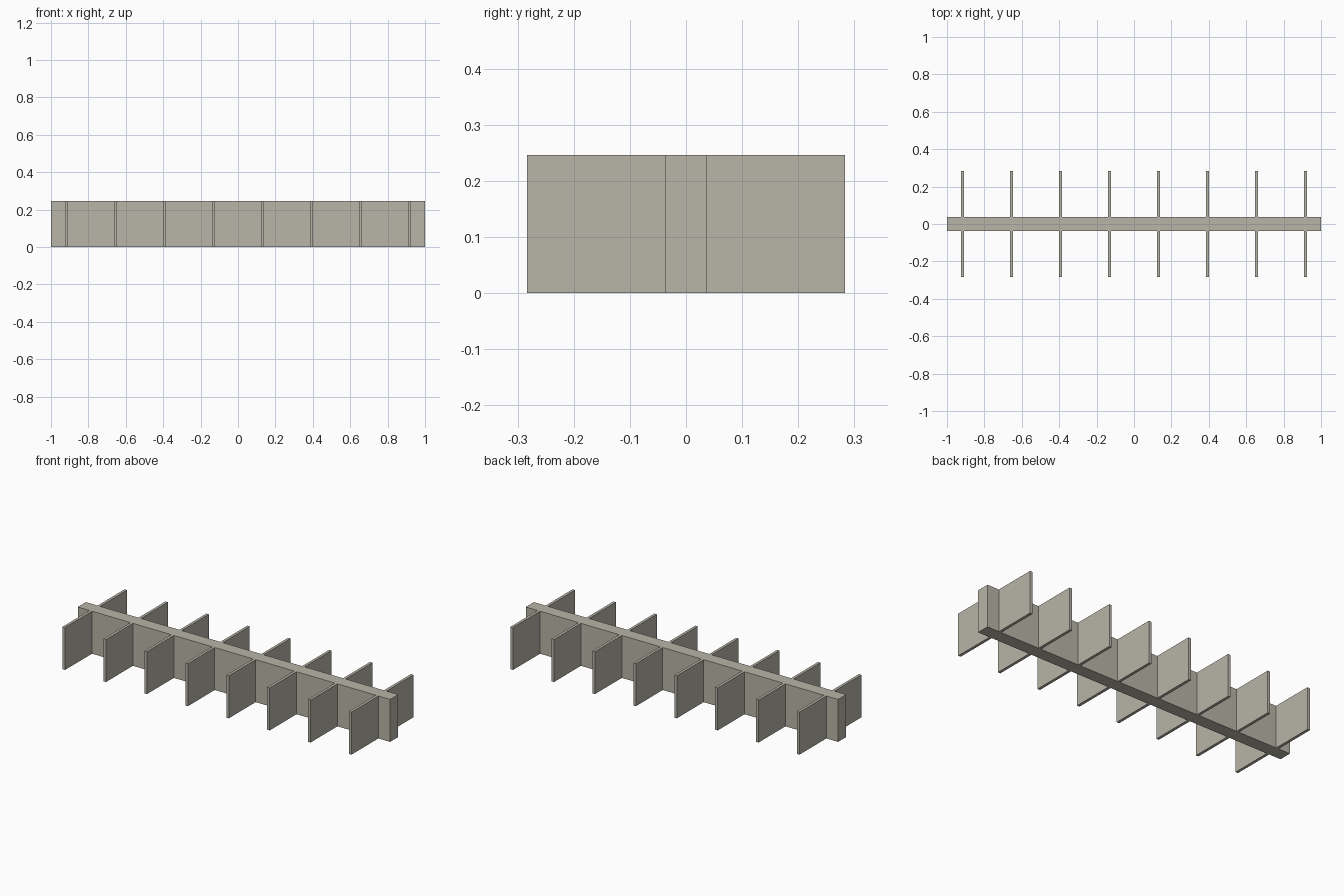
import bpy

if "Cube" in bpy.data.objects:
    bpy.data.objects.remove(bpy.data.objects["Cube"])

HEIGHT = 0.246
SPINE_HALF = 0.037   # half thickness of the long wall
FIN_REACH = 0.283    # outer y of the fins
FIN_THICK = 0.016
FIN_COUNT = 8
FIN_STEP = 0.262

stone = bpy.data.materials.new("warm grey")
stone.diffuse_color = (0.48, 0.46, 0.39, 1)
stone.use_nodes = True
stone.node_tree.nodes["Principled BSDF"].inputs["Base Color"].default_value = stone.diffuse_color


def box(name, x0, x1, y0, y1, z0, z1):
    bpy.ops.mesh.primitive_cube_add(
        size=1, location=((x0 + x1) / 2, (y0 + y1) / 2, (z0 + z1) / 2))
    ob = bpy.context.object
    ob.name = name
    ob.scale = (x1 - x0, y1 - y0, z1 - z0)
    bpy.ops.object.transform_apply(location=False, rotation=False, scale=True)
    ob.data.materials.append(stone)
    return ob


# Long central wall
box("central_wall", -1, 1, -SPINE_HALF, SPINE_HALF, 0, HEIGHT)

# Thin square divider plates on both sides of the wall
for i in range(FIN_COUNT):
    x = (i - (FIN_COUNT - 1) / 2) * FIN_STEP
    for side, label in ((-1, "front"), (1, "back")):
        y0, y1 = sorted((side * SPINE_HALF, side * FIN_REACH))
        box(f"{label}_divider_{i + 1}", x - FIN_THICK / 2, x + FIN_THICK / 2,
            y0, y1, 0, HEIGHT)
